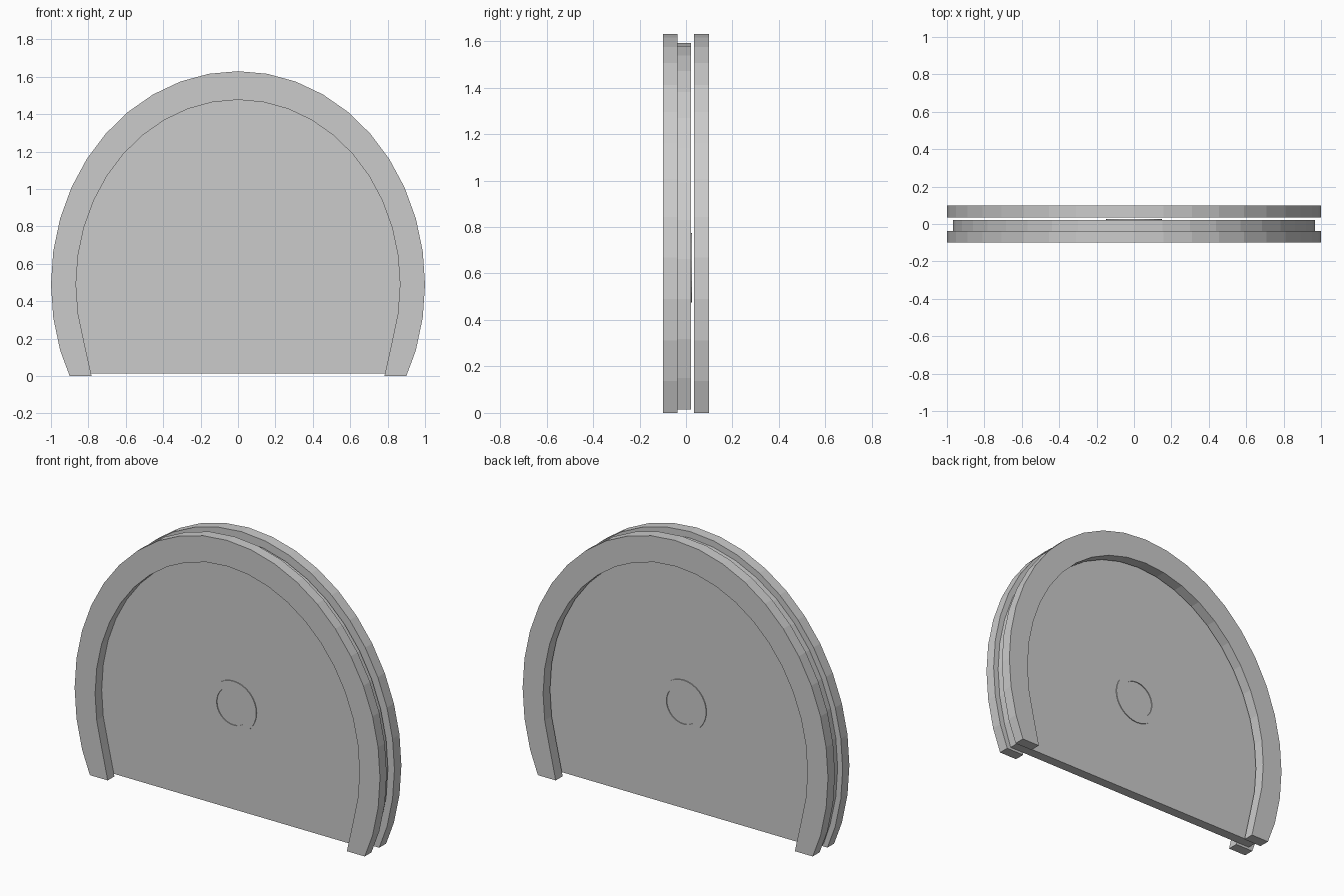
import bpy, bmesh
from math import sin, cos, radians, pi

if "Cube" in bpy.data.objects:
    bpy.data.objects.remove(bpy.data.objects["Cube"])

CZ = 0.49      # height of the ellipse centre
STEP = 9       # degrees per facet (40-sided ellipse)


def outline(a, b, foot_x, foot_z):
    """Truncated ellipse from left foot over the top to the right foot."""
    arc = [(a * sin(radians(i * STEP)), CZ + b * cos(radians(i * STEP)))
           for i in range(-12, 13)]
    return [(-foot_x, foot_z)] + arc + [(foot_x, foot_z)]


def circle(r, cz, n=32):
    return [(r * sin(2 * pi * i / n), cz + r * cos(2 * pi * i / n)) for i in range(n)]


def finish(name, bm):
    bmesh.ops.recalc_face_normals(bm, faces=bm.faces)
    me = bpy.data.meshes.new(name)
    bm.to_mesh(me)
    bm.free()
    ob = bpy.data.objects.new(name, me)
    bpy.context.collection.objects.link(ob)
    return ob


def plate(name, pts, y0, y1):
    """Solid slab from a profile in the xz plane."""
    bm = bmesh.new()
    face = bm.faces.new([bm.verts.new((x, y0, z)) for x, z in pts])
    ext = bmesh.ops.extrude_face_region(bm, geom=[face], use_keep_orig=True)
    moved = [v for v in ext["geom"] if isinstance(v, bmesh.types.BMVert)]
    bmesh.ops.translate(bm, verts=moved, vec=(0, y1 - y0, 0))
    return finish(name, bm)


def band(name, outer, inner, y0, y1, closed=False):
    """Rectangular-section band between two matching profiles."""
    bm = bmesh.new()
    loops = [[bm.verts.new((x, y, z)) for x, z in pts]
             for pts, y in ((outer, y0), (outer, y1), (inner, y1), (inner, y0))]
    n = len(outer)
    for i in range(n if closed else n - 1):
        j = (i + 1) % n
        for k in range(4):
            p, q = loops[k], loops[(k + 1) % 4]
            bm.faces.new((p[i], p[j], q[j], q[i]))
    if not closed:
        bm.faces.new([l[0] for l in loops])
        bm.faces.new([l[-1] for l in loops])
    return finish(name, bm)


# Front and back rims, open at the bottom
rim_out = outline(1.0, 1.14, 0.90, 0.0)
rim_in = outline(0.866, 0.987, 0.783, 0.0)
band("front_rim", rim_out, rim_in, -0.10, -0.0375)
band("back_rim", rim_out, rim_in, 0.035, 0.10)

# Central panel
plate("panel", outline(0.967, 1.102, 0.875, 0.015), -0.0385, 0.0215)

# Thin raised ring on both faces of the panel
band("hub_ring", circle(0.15, 0.625), circle(0.11, 0.625), -0.0435, 0.0265, closed=True)
